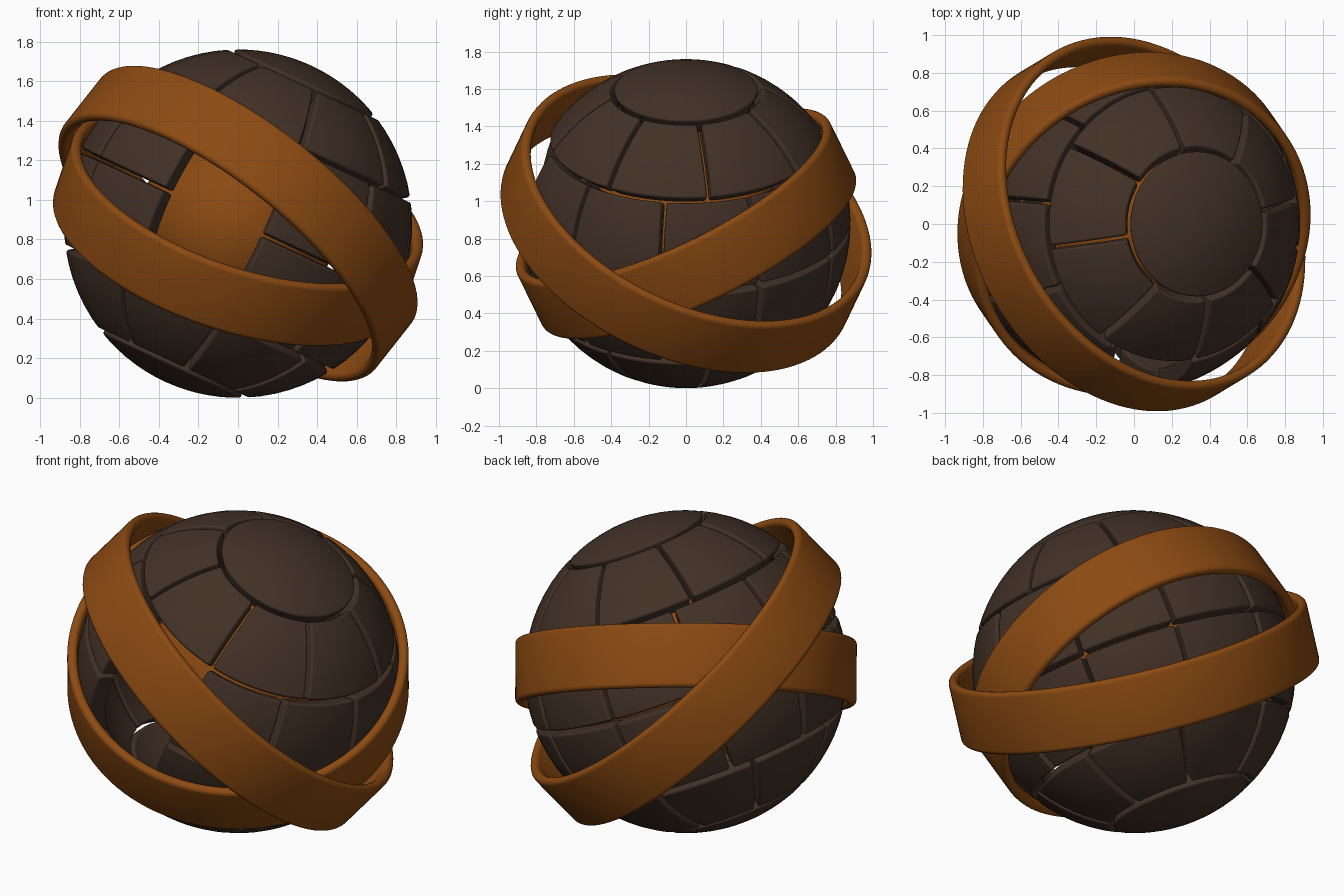
import bpy, bmesh, math
from mathutils import Vector, Matrix

if "Cube" in bpy.data.objects:
    bpy.data.objects.remove(bpy.data.objects["Cube"])

CENTRE = Vector((0, 0, 0.88))
R_OUT = 0.88                     # outer radius of the plated shell
GAP = 0.024                      # seam between plates
AXIS = Matrix.Translation(CENTRE) @ Matrix.Rotation(math.radians(25), 4, 'Y')


def material(name, colour):
    m = bpy.data.materials.new(name)
    m.diffuse_color = (*colour, 1)
    m.use_nodes = True
    m.node_tree.nodes["Principled BSDF"].inputs["Base Color"].default_value = m.diffuse_color
    return m


brown = material("dark_brown", (0.055, 0.031, 0.020))
orange = material("burnt_orange", (0.262, 0.069, 0.006))


def add_object(name, bm, mat, matrix):
    bmesh.ops.recalc_face_normals(bm, faces=bm.faces)
    mesh = bpy.data.meshes.new(name)
    bm.to_mesh(mesh)
    bm.free()
    mesh.materials.append(mat)
    for p in mesh.polygons:
        p.use_smooth = True
    ob = bpy.data.objects.new(name, mesh)
    ob.matrix_world = matrix
    bpy.context.collection.objects.link(ob)
    return ob


def polar(r, theta, phi):
    return Vector((r * math.sin(theta) * math.cos(phi),
                   r * math.sin(theta) * math.sin(phi), r * math.cos(theta)))


def finish_plate(ob):
    # thickness inward, then softened rims
    s = ob.modifiers.new("thickness", 'SOLIDIFY')
    s.thickness, s.offset = 0.1, -1
    b = ob.modifiers.new("soft_rim", 'BEVEL')
    b.width, b.segments = 0.014, 2
    b.limit_method, b.angle_limit = 'ANGLE', math.radians(40)
    b.harden_normals = True


def plate(name, t0, t1, f0, f1, nt=6, nf=8):
    # curved four-sided plate between polar angles t and longitudes f (degrees)
    half = GAP / 2 / R_OUT
    t0, t1 = math.radians(t0) + half, math.radians(t1) - half
    f0, f1 = math.radians(f0), math.radians(f1)
    bm = bmesh.new()
    rows = []
    for i in range(nt + 1):
        t = t0 + (t1 - t0) * i / nt
        inset = half / math.sin(t)
        a, b = f0 + inset, f1 - inset
        rows.append([bm.verts.new(polar(R_OUT, t, a + (b - a) * j / nf)) for j in range(nf + 1)])
    for r, s in zip(rows, rows[1:]):
        for j in range(nf):
            bm.faces.new((r[j], s[j], s[j + 1], r[j + 1]))
    ob = add_object(name, bm, brown, AXIS)
    # open patch: make the faces point away from the centre
    if ob.data.polygons[0].normal.dot(ob.data.polygons[0].center) < 0:
        ob.data.flip_normals()
    finish_plate(ob)


def cap(name, sign, angle=27, nt=7, nf=48):
    # round plate closing one pole
    end = math.radians(angle) - GAP / 2 / R_OUT
    bm = bmesh.new()
    pole = bm.verts.new((0, 0, sign * R_OUT))
    rows = []
    for i in range(1, nt + 1):
        ring = [polar(R_OUT, end * i / nt, math.tau * j / nf) for j in range(nf)]
        rows.append([bm.verts.new((p.x, p.y, sign * p.z)) for p in ring])
    for j in range(nf):
        k = (j + 1) % nf
        bm.faces.new((pole, rows[0][j], rows[0][k]))
        for r, s in zip(rows, rows[1:]):
            bm.faces.new((r[j], s[j], s[k], r[k]))
    ob = add_object(name, bm, brown, AXIS)
    if ob.data.polygons[0].normal.dot(ob.data.polygons[0].center) < 0:
        ob.data.flip_normals()
    finish_plate(ob)


def band(name, normal, radius, half_width=0.177, thick=0.055, corner=0.025, seg=112):
    # hoop with a rounded rectangular section
    section = []
    cx, cz = thick / 2 - corner, half_width - corner
    for sx, sz, start in ((1, 1, 0), (-1, 1, 90), (-1, -1, 180), (1, -1, 270)):
        for k in range(5):
            a = math.radians(start + 22.5 * k)
            section.append((radius - thick / 2 + sx * cx + corner * math.cos(a),
                            sz * cz + corner * math.sin(a)))
    bm = bmesh.new()
    loops = []
    for i in range(seg):
        a = math.tau * i / seg
        loops.append([bm.verts.new((r * math.cos(a), r * math.sin(a), z)) for r, z in section])
    n = len(section)
    for i in range(seg):
        p, q = loops[i], loops[(i + 1) % seg]
        for j in range(n):
            k = (j + 1) % n
            bm.faces.new((p[j], q[j], q[k], p[k]))
    rot = Vector(normal).to_track_quat('Z', 'Y').to_matrix().to_4x4()
    add_object(name, bm, orange, Matrix.Translation(CENTRE) @ rot)


# plated shell: (start, end, plate count, first seam, missing plates)
ROWS = (("upper_plate", 27, 57, 8, -80, ()),
        ("upper_middle_plate", 57, 90, 10, -117, (0,)),
        ("lower_middle_plate", 90, 123, 10, -117, (0,)),
        ("lower_plate", 123, 153, 8, -80, ()))
for name, t0, t1, count, first, missing in ROWS:
    step = 360 / count
    for i in range(count):
        if i not in missing:
            plate(f"{name}_{i + 1}", t0, t1, first + i * step, first + (i + 1) * step)
cap("top_cap", 1)
cap("bottom_cap", -1)

# glowing core inside the shell
bm = bmesh.new()
bmesh.ops.create_uvsphere(bm, u_segments=48, v_segments=24, radius=0.5)
add_object("core", bm, orange, AXIS)

# two crossing hoops
band("outer_band", (0.58, 0.35, 0.735), 1.0)
band("inner_band", (0.29, -0.42, 0.86), 0.93)
